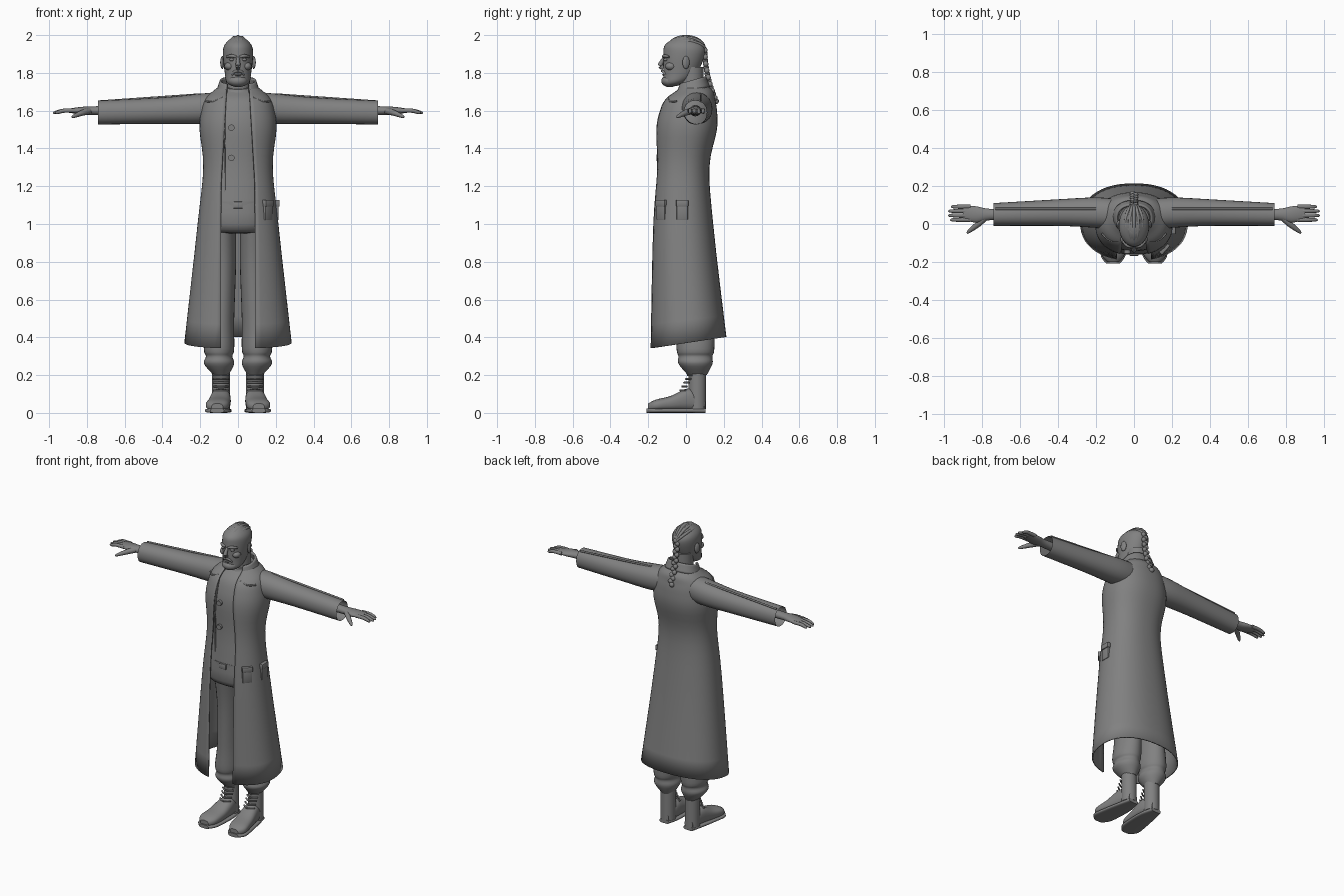
import bpy, bmesh
from math import sin, cos, pi, asin, radians, copysign
from mathutils import Vector, Matrix

if "Cube" in bpy.data.objects:
    bpy.data.objects.remove(bpy.data.objects["Cube"])

GREY = (.22, .22, .22, 1)
material = bpy.data.materials.new("plain grey")
material.use_nodes = True
material.diffuse_color = GREY
shader = material.node_tree.nodes["Principled BSDF"]
shader.inputs["Base Color"].default_value = GREY
shader.inputs["Roughness"].default_value = .8


def finish(name, bm):
    """Turn a bmesh into a smooth-shaded object with sharp creases."""
    bmesh.ops.recalc_face_normals(bm, faces=bm.faces[:])
    mesh = bpy.data.meshes.new(name)
    bm.to_mesh(mesh)
    bm.free()
    mesh.materials.append(material)
    for polygon in mesh.polygons:
        polygon.use_smooth = True
    mesh.set_sharp_from_angle(angle=radians(40))
    obj = bpy.data.objects.new(name, mesh)
    bpy.context.collection.objects.link(obj)
    return obj


def smooth_rows(rows, steps=4):
    """Catmull-Rom interpolation through rows of numbers."""
    out = []
    last = len(rows) - 1
    for i in range(last):
        window = [rows[max(0, min(last, i + d))] for d in (-1, 0, 1, 2)]
        for j in range(steps):
            t = j / steps
            out.append([b + t / 2 * (c - a + t * (2*a - 5*b + 4*c - d + t * (3*(b - c) + d - a)))
                        for a, b, c, d in zip(*window)])
    return out + [list(rows[last])]


def skin(name, rings, closed=True, caps=True):
    """Bridge equal rings of points with quads."""
    bm = bmesh.new()
    verts = [[bm.verts.new(point) for point in ring] for ring in rings]
    count = len(verts[0])
    for low, high in zip(verts, verts[1:]):
        for i in range(count if closed else count - 1):
            j = (i + 1) % count
            bm.faces.new((low[i], low[j], high[j], high[i]))
    if closed and caps:
        bm.faces.new(verts[0])
        bm.faces.new(verts[-1])
    return finish(name, bm)


def power(value, exponent):
    return copysign(abs(value) ** exponent, value)


def loft(name, rows, axis="z", side=1, p=1, caps=True, tilt=0, count=28):
    """Rows are (position, centre u, centre v, radius u, radius v)."""
    rings = []
    for t, u, v, a, b in smooth_rows(rows):
        ring = []
        for i in range(count):
            angle = 2 * pi * i / count
            q, r = u + a * power(cos(angle), p), v + b * power(sin(angle), p)
            x, y, z = {"z": (q, r, t + tilt * (r - v)), "x": (t, q, r), "y": (q, t, r)}[axis]
            ring.append((side * x, y, z))
        rings.append(ring)
    return skin(name, rings, caps=caps)


def tube(name, rows, side=1, count=12):
    """Rows are (x, y, z, radius) along a path."""
    points = smooth_rows(rows)
    rings = []
    for i, (x, y, z, r) in enumerate(points):
        ahead, behind = points[min(i + 1, len(points) - 1)], points[max(i - 1, 0)]
        turn = (Vector(ahead[:3]) - Vector(behind[:3])).to_track_quat("Z", "Y")
        ring = []
        for j in range(count):
            angle = 2 * pi * j / count
            point = Vector((x, y, z)) + turn @ Vector((r * cos(angle), r * sin(angle), 0))
            ring.append((side * point.x, point.y, point.z))
        rings.append(ring)
    return skin(name, rings)


def blob(name, location, radii, turn=0):
    bm = bmesh.new()
    place = Matrix.Translation(location) @ Matrix.Rotation(turn, 4, "Z") @ Matrix.Diagonal((*radii, 1))
    bmesh.ops.create_uvsphere(bm, u_segments=20, v_segments=12, radius=1, matrix=place)
    return finish(name, bm)


def box(name, location, size, turn=0):
    bm = bmesh.new()
    bmesh.ops.create_cube(bm, size=1, matrix=Matrix.Diagonal((*size, 1)))
    bmesh.ops.bevel(bm, geom=bm.edges[:], offset=.005, segments=2, affect="EDGES", profile=.5)
    bmesh.ops.transform(bm, matrix=Matrix.Translation(location) @ Matrix.Rotation(turn, 4, "Z"), verts=bm.verts)
    return finish(name, bm)


SQUARENESS = .88


def open_shell(name, rows, tilt, thickness, count=48):
    """Cloth shell open at the front; rows are (z, centre y, radius x, radius y)."""
    rings = []
    for z, middle, rx, ry in smooth_rows(rows):
        opening = .09 - .06 * max(0, z - 1.2)
        start = asin((opening / rx) ** (1 / SQUARENESS))
        ring = []
        for i in range(count + 1):
            angle = start + (2 * pi - 2 * start) * i / count
            y = middle - ry * power(cos(angle), SQUARENESS)
            ring.append((rx * power(sin(angle), SQUARENESS), y, z + tilt(z) * y))
        rings.append(ring)
    cloth = skin(name, rings, closed=False).modifiers.new("cloth", "SOLIDIFY")
    cloth.thickness, cloth.offset = thickness, 0


# Coat with a hem that rises toward the back, and its collar
HEM = .37
upper = [(1, -.02, .21, .16), (1.3, -.02, .18, .14), (1.5, 0, .2, .16), (1.6, .01, .19, .15),
         (1.66, .02, .17, .13), (1.7, .04, .13, .1), (1.73, .04, .09, .07)]
open_shell("long_coat", [(HEM, .01, .28, .2)] + upper, lambda z: .15 * max(0, 1 - 2 * (z - HEM)), .008)
open_shell("coat_collar", [(1.69, .03, .11, .09), (1.75, .03, .09, .07)], lambda z: .3, .012)

# Hip pockets with flaps, on the left side only
for degrees in (48, 90):
    a = radians(degrees)
    out = Vector((sin(a), -cos(a), 0))
    spot = Vector((.2 * power(out.x, SQUARENESS), .15 * power(out.y, SQUARENESS) - .02, 1.07))
    box("coat_pocket", spot, (.06, .03, .1), a)
    box("pocket_flap", spot + out * .006 + Vector((0, 0, .04)), (.066, .03, .035), a)

# Shirt and trouser seat follow the inside of the coat
loft("shirt", [(.95, 0, 0, .1, .09)] + [(z, 0, y, rx - .025, ry - .018) for z, y, rx, ry in upper], p=SQUARENESS)
loft("shirt_collar", [(1.68, 0, .02, .09, .08), (1.73, 0, .03, .08, .07)], tilt=.25)
loft("belt", [(z, 0, -.02, .17, .14) for z in (1.08, 1.12)], p=SQUARENESS)
box("belt_buckle", (0, -.16, 1.1), (.05, .015, .036))
for z in (1.35, 1.51):
    tube("shirt_button", [(-.035, y, z, .017) for y in (-.13, -.155)])
tube("shirt_placket", [(-.07, y, z, .005) for y, z in ((-.1, 1.66), (-.14, 1.5), (-.14, 1.3), (-.14, 1.13))])

for side, tag in ((1, "left_"), (-1, "right_")):
    # Bloused trouser leg
    loft(tag + "trouser_leg", [
        (.2, .09, .06, .04, .05), (.26, .1, .05, .08, .09), (.3, .1, .05, .07, .09), (.34, .1, .05, .08, .1),
        (.5, .09, .05, .07, .1), (.8, .08, .03, .07, .1), (1.05, .08, 0, .07, .12)], side=side)

    # Laced boot
    tube(tag + "boot_shaft", [(.09, .06, z, .047) for z in (.02, .12, .23)], side, count=24)
    foot = [(.1, .09, .04, .03, .03), (.02, .09, .07, .05, .06), (-.08, .1, .05, .06, .04),
            (-.16, .11, .04, .06, .03), (-.2, .11, .03, .03, .02)]
    loft(tag + "boot_foot", foot, "y", side, p=.8)
    loft(tag + "boot_sole", [(y * 1.04, x, .012, a + .005, .012) for y, x, z, a, b in foot], "y", side, p=.6)
    for i in range(6):
        y, z = min(.01 * i - .04, .01), .1 + .02 * i
        tube(tag + "boot_lace", [(.09 + d, y + 16 * d * d, z, .005) for d in (-.04, 0, .04)], side)

    # Sleeve with an open cuff, and its seam
    loft(tag + "sleeve", [(.08, .05, 1.62, .08, .08), (.2, .06, 1.61, .08, .08), (.4, .06, 1.6, .07, .07),
                          (.74, .05, 1.59, .06, .063)], "x", side, p=.92, caps=False)
    tube(tag + "sleeve_seam", [(x, .08, 1.7 - .07 * x, .006) for x in (.2, .45, .73)], side)

    # Hand
    loft(tag + "palm", [(.6, .05, 1.6, .03, .03), (.76, .05, 1.6, .03, .023), (.83, .05, 1.6, .043, .02),
                        (.9, .06, 1.6, .037, .01)], "x", side)
    for i in range(4):
        y, tip = .022 + .023 * i, .98 - .006 * (i - 1.4) ** 2
        tube(tag + "finger", [(.86, y, 1.6, .011), (.92, y, 1.6, .011), (tip - .01, y, 1.59, .008),
                              (tip, y, 1.59, .002)], side)
    tube(tag + "thumb", [(.78, .04, 1.6, .018), (.82, 0, 1.59, .016), (.87, -.04, 1.57, .009),
                         (.877, -.05, 1.565, .003)], side)

    # Ear, eye, brow, cheek and moustache
    blob(tag + "ear", (side * .083, 0, 1.855), (.01, .02, .034), side * .3)
    blob(tag + "eye", (side * .033, -.108, 1.87), (.014, .012, .008))
    tube(tag + "brow", [(.01, -.12, 1.885, .007), (.035, -.114, 1.89, .009), (.06, -.09, 1.885, .006)], side)
    blob(tag + "cheek", (side * .045, -.08, 1.835), (.026, .03, .022))
    tube(tag + "moustache", [(0, -.126, 1.81, .007), (.02, -.12, 1.806, .007), (.034, -.1, 1.78, .006)], side)
    tube(tag + "coat_yoke", [(.08, -.09, 1.67, .005), (.13, -.085, 1.65, .005), (.17, -.05, 1.65, .005)], side)

# Neck and head
tube("neck", [(0, .03, z, .063) for z in (1.68, 1.75, 1.83)], count=24)
loft("head", [(1.73, 0, -.08, .03, .03), (1.75, 0, -.06, .06, .06), (1.8, 0, -.03, .07, .09),
              (1.9, 0, -.01, .08, .11), (1.95, 0, -.01, .07, .1), (1.99, 0, -.01, .03, .04)])
tube("nose", [(0, -.115, 1.88, .008), (0, -.137, 1.84, .013), (0, -.12, 1.825, .01)])
blob("lower_lip", (0, -.116, 1.79), (.018, .01, .006))
blob("beard", (0, -.085, 1.757), (.052, .046, .033))

# Cropped top hair with plaited rows running back to a hanging braid
blob("top_hair", (0, -.005, 1.925), (.06, .1, .073))
for i in range(-2, 3):
    row = []
    for step in range(7):
        angle = pi * step / 6
        height = sin(angle)
        row.append((.022 * i * height, -.1 * cos(angle), 1.92 + (.072 - .006 * i * i) * height, .009))
    tube("hair_row", row)
KNOTS = 15
for i in range(KNOTS + 1):
    t, swing = i / KNOTS, (-1) ** i
    blob("braid_knot", (.006 * swing, .1 + .06 * t * t, 1.92 - .27 * t), (.017, .014, .016), .4 * swing)
